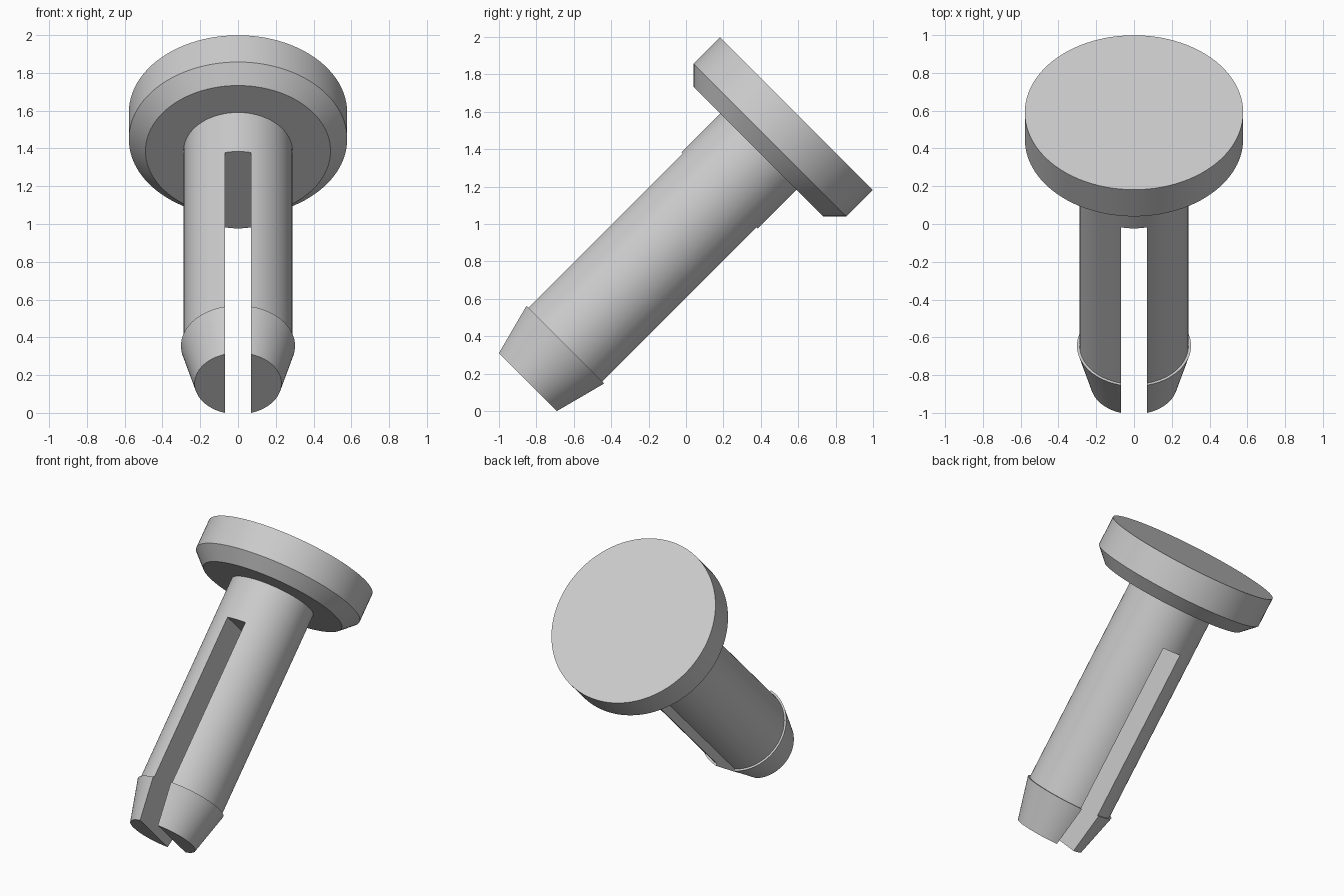
import bpy, bmesh, math
from mathutils import Matrix, Vector

old = bpy.data.objects.get("Cube")
if old:
    bpy.data.objects.remove(old, do_unlink=True)

# One plain grey material
grey = bpy.data.materials.new("light_grey")
grey.use_nodes = True
colour = (0.6, 0.6, 0.6, 1)
grey.diffuse_color = colour
grey.node_tree.nodes["Principled BSDF"].inputs["Base Color"].default_value = colour

# The pin leans back by 45 degrees, starting from the middle of its tip
TILT = Matrix.Translation((0, -0.845, 0.155)) @ Matrix.Rotation(math.radians(-45), 4, 'X')
LENGTH = 2.03


def add_object(name, bm):
    bmesh.ops.recalc_face_normals(bm, faces=bm.faces)
    mesh = bpy.data.meshes.new(name)
    bm.to_mesh(mesh)
    bm.free()
    mesh.materials.append(grey)
    obj = bpy.data.objects.new(name, mesh)
    bpy.context.collection.objects.link(obj)
    obj.matrix_world = TILT
    return obj


def lathe(name, profile, sides=96):
    """Closed solid turned from (radius, height) points."""
    bm = bmesh.new()
    rings = []
    for r, z in profile:
        angles = [2 * math.pi * i / sides for i in range(sides)]
        rings.append([bm.verts.new((r * math.cos(a), r * math.sin(a), z)) for a in angles])
    for low, high in zip(rings, rings[1:]):
        for i in range(sides):
            j = (i + 1) % sides
            bm.faces.new((low[i], low[j], high[j], high[i]))
    bm.faces.new(rings[0])
    bm.faces.new(rings[-1])
    return add_object(name, bm)


def smooth(obj):
    bpy.ops.object.select_all(action='DESELECT')
    obj.select_set(True)
    bpy.context.view_layer.objects.active = obj
    bpy.ops.object.shade_smooth_by_angle(angle=math.radians(30))


# Round head with a chamfered underside
under = LENGTH - 0.288
head = lathe("head", [(0.49, under), (0.578, LENGTH - 0.2), (0.578, LENGTH)])

# Shaft with a tapered barb at the tip
shaft = lathe("split_shaft", [(0.23, 0), (0.302, 0.283), (0.288, 0.283), (0.288, under + 0.02)])

# Slot that splits the shaft into two prongs
slot_end = 1.45
bm = bmesh.new()
bmesh.ops.create_cube(bm, size=1)
bmesh.ops.scale(bm, vec=Vector((0.14, 1, slot_end + 0.2)), verts=bm.verts)
bmesh.ops.translate(bm, vec=Vector((0, 0, (slot_end - 0.2) / 2)), verts=bm.verts)
cutter = add_object("slot_cutter", bm)
cutter.hide_render = True

cut = shaft.modifiers.new("slot", 'BOOLEAN')
cut.operation = 'DIFFERENCE'
cut.solver = 'EXACT'
cut.object = cutter
bpy.context.view_layer.objects.active = shaft
bpy.ops.object.modifier_apply(modifier=cut.name)
bpy.data.objects.remove(cutter, do_unlink=True)

for part in (head, shaft):
    smooth(part)
